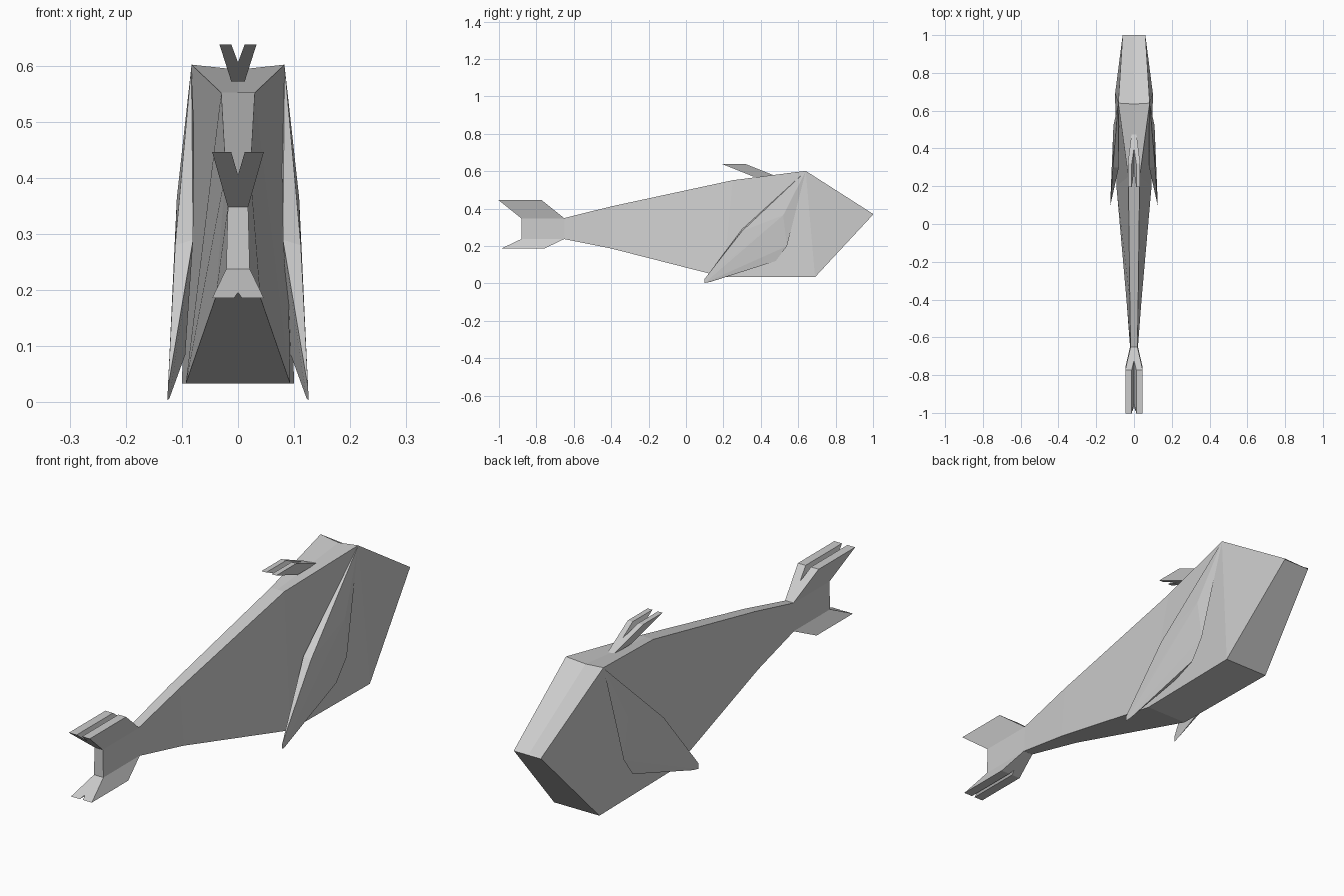
import bpy, bmesh

if "Cube" in bpy.data.objects:
    bpy.data.objects.remove(bpy.data.objects["Cube"])


def finish(name, bm):
    bmesh.ops.remove_doubles(bm, verts=bm.verts, dist=0.0005)
    bmesh.ops.recalc_face_normals(bm, faces=bm.faces)
    me = bpy.data.meshes.new(name)
    bm.to_mesh(me)
    bm.free()
    ob = bpy.data.objects.new(name, me)
    bpy.context.collection.objects.link(ob)
    return ob


def loft(name, rings):
    bm = bmesh.new()
    loops = [[bm.verts.new(p) for p in r] for r in rings]
    for a, b in zip(loops, loops[1:]):
        n = len(a)
        for i in range(n):
            j = (i + 1) % n
            bm.faces.new((a[i], a[j], b[j], b[i]))
    bm.faces.new(loops[0])
    bm.faces.new(loops[-1])
    return finish(name, bm)


def forked_fin(name, half, notch, y_near, y_far, shear):
    """Grooved profile (x, z) swept along y and slanted backwards."""
    z0 = half[0][1]
    outline = half + [(0, notch)] + [(-x, z) for x, z in reversed(half)]
    return loft(name, [[(x, y + shear * abs(z - z0), z) for x, z in outline]
                       for y in (y_near, y_far)])


# Body: bottom (y, x, z), top (y, x, z), top centre (y, z)
sections = [
    ((-.88, .021, .237), (-.88, .018, .350), (-.88, .350)),
    ((-.65, .021, .237), (-.65, .018, .350), (-.65, .350)),
    ((-.40, .040, .187), (-.40, .022, .412), (-.40, .412)),
    ((.20, .093, .034), (.25, .030, .552), (.25, .552)),
    ((.69, .100, .034), (.64, .083, .602), (.635, .593)),
    ((1.0, .060, .368), (1.0, .060, .372), (.99, .371)),
]
rings = []
for (yb, xb, zb), (yt, xt, zt), (yc, zc) in sections:
    rings.append([(xb, yb, zb), (xt, yt, zt), (0, yc, zc),
                  (-xt, yt, zt), (-xb, yb, zb)])
loft("body", rings)

# Grooved fins on the tail and back
forked_fin("upper_tail_fin", [(.018, .348), (.046, .446), (.012, .446)],
           .405, -.88, -.65, -1.25)
forked_fin("lower_tail_fin", [(.021, .238), (.046, .186), (.007, .186)],
           .196, -.88, -.65, -2.1)
forked_fin("back_fin", [(.012, .572), (.033, .638), (.012, .638)],
           .606, .36, .485, -2.5)

# Side flippers: swept blade flaring from the cheek
flipper = [(.083, .64, .60), (.078, .52, .48), (.109, .52, .365),
           (.112, .30, .28), (.110, .26, .23), (.080, .30, .29),
           (.125, .10, .025), (.126, .10, .003), (.122, .13, .008),
           (.094, .37, .085), (.100, .48, .12), (.103, .54, .20)]
for side, sx in (("right", 1), ("left", -1)):
    bm = bmesh.new()
    for x, y, z in flipper:
        bm.verts.new((sx * x, y, z))
    hull = bmesh.ops.convex_hull(bm, input=bm.verts)
    loose = {v for v in hull["geom_interior"] if isinstance(v, bmesh.types.BMVert)}
    bmesh.ops.delete(bm, geom=list(loose), context='VERTS')
    finish(side + "_flipper", bm)
